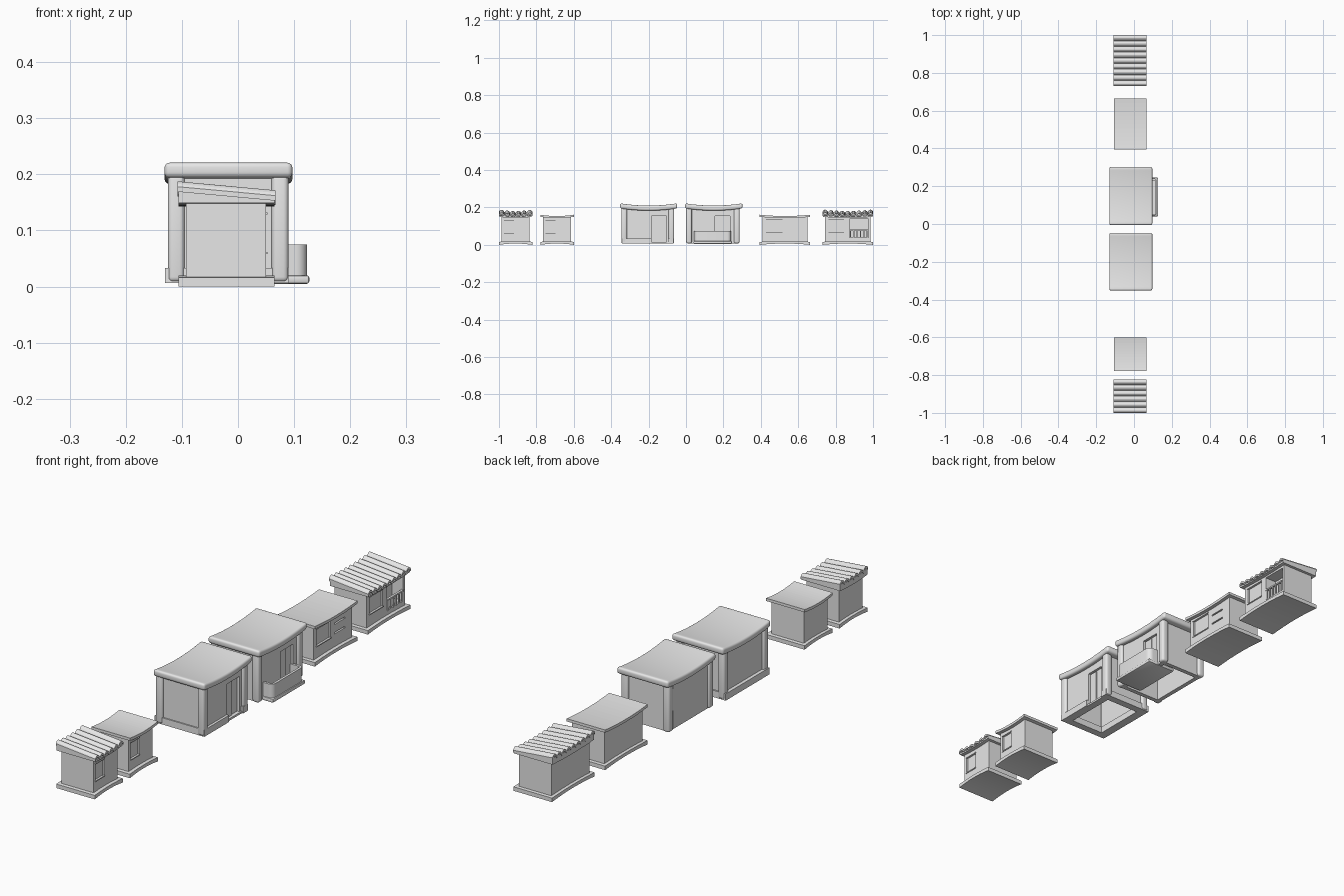
import bpy, bmesh, math

cube = bpy.data.objects.get("Cube")
if cube:
    bpy.data.objects.remove(cube)

grey = bpy.data.materials.new("plaster_grey")
grey.use_nodes = True
grey.diffuse_color = (0.8, 0.8, 0.8, 1)
grey.node_tree.nodes["Principled BSDF"].inputs["Base Color"].default_value = (0.8, 0.8, 0.8, 1)


def finish(name, bm):
    bmesh.ops.recalc_face_normals(bm, faces=bm.faces)
    mesh = bpy.data.meshes.new(name)
    bm.to_mesh(mesh)
    bm.free()
    mesh.materials.append(grey)
    ob = bpy.data.objects.new(name, mesh)
    bpy.context.collection.objects.link(ob)
    return ob


def slab(name, x, y, low, high, n=12):
    """Slab along y; low(s, t) and high(s, t) give z at side s (0 back, 1 front)."""
    bm = bmesh.new()
    rings = []
    for i in range(n + 1):
        t = i / n
        yy = y[0] + (y[1] - y[0]) * t
        rings.append([bm.verts.new((x[s], yy, f(s, t)))
                      for s, f in ((0, low), (1, low), (1, high), (0, high))])
    for a, b in zip(rings, rings[1:]):
        for k in range(4):
            bm.faces.new((a[k], a[(k + 1) % 4], b[(k + 1) % 4], b[k]))
    bm.faces.new(rings[0])
    bm.faces.new(rings[-1])
    return finish(name, bm)


def arc(z, bow=0.0):
    return lambda s, t: z + bow * (1 - (2 * t - 1) ** 2)


def box(name, x, y, z):
    return slab(name, x, y, arc(z[0]), arc(z[1]), 1)


def select(ob):
    bpy.ops.object.select_all(action='DESELECT')
    ob.select_set(True)
    bpy.context.view_layer.objects.active = ob


def cut(ob, x, y, z):
    tool = box("cutter", x, y, z)
    mod = ob.modifiers.new("cut", 'BOOLEAN')
    mod.operation, mod.object, mod.solver = 'DIFFERENCE', tool, 'EXACT'
    select(ob)
    bpy.ops.object.modifier_apply(modifier=mod.name)
    bpy.data.objects.remove(tool)


def rounded(ob, width, segments=4):
    mod = ob.modifiers.new("round", 'BEVEL')
    mod.width, mod.segments, mod.limit_method = width, segments, 'ANGLE'
    mod.angle_limit = math.radians(40)
    select(ob)
    bpy.ops.object.modifier_apply(modifier=mod.name)
    bpy.ops.object.shade_smooth_by_angle(angle=math.radians(35))
    return ob


FRONT = 0.05     # front wall plane of the small huts


def window(name, wall, y, z):
    cut(wall, (FRONT - 0.008, 0.2), y, z)
    # raised sill and lintel
    for part, zz in (("sill", z[0]), ("lintel", z[1])):
        box(f"{name}_window_{part}", (FRONT - 0.004, FRONT + 0.003),
            (y[0] - 0.003, y[1] + 0.003), (zz - 0.002, zz + 0.002))


def hut(name, y0, y1, corrugated):
    """Small hut with arched base, sagging roof and a window."""
    x = (-0.106, 0.065)
    slab(name + "_base", x, (y0, y1), arc(0, 0.007), arc(0.016, 0.004))
    wall = slab(name + "_wall", (-0.093, FRONT), (y0 + 0.014, y1 - 0.014),
                arc(0.01, 0.004), arc(0.153, -0.006))
    if corrugated:
        # wedge under a sheet that slopes down towards the front
        slab(name + "_roof_wedge", x, (y0 + 0.003, y1 - 0.003), arc(0.149, -0.004),
             lambda s, t: arc(0.176 - 0.018 * s, -0.008)(s, t))
        waves = round((y1 - y0) / 0.03)

        def sheet(lift):
            def z(s, t):
                ridge = 0.012 * abs(math.sin(math.pi * waves * t)) ** 0.8
                return arc(0.169 - 0.016 * s + lift + ridge, -0.008)(s, t)
            return z
        slab(name + "_corrugated_roof", (x[0] - 0.002, x[1] + 0.002), (y0, y1),
             sheet(0), sheet(0.009), waves * 8)
    else:
        slab(name + "_roof", x, (y0, y1), arc(0.15, -0.007), arc(0.161, -0.007))
    return wall


# Narrow huts
for name, y0, y1, tin in (("tin_hut", -1.0, -0.822, True), ("flat_hut", -0.778, -0.6, False)):
    wall = hut(name, y0, y1, tin)
    window(name, wall, (y0 + 0.027, y0 + 0.08), (0.06, 0.13))

# Wide flat hut with a window and two slits
wall = hut("wide_flat_hut", 0.394, 0.664, False)
window("wide_flat_hut", wall, (0.427, 0.515), (0.065, 0.136))
for i, z in enumerate((0.074, 0.112)):
    cut(wall, (FRONT - 0.008, 0.2), (0.54, 0.605), (z - 0.003, z + 0.003))

# Wide corrugated hut with a window and a railed opening
wall = hut("wide_tin_hut", 0.73, 1.0, True)
window("wide_tin_hut", wall, (0.763, 0.845), (0.065, 0.136))
cut(wall, (FRONT - 0.05, 0.2), (0.873, 0.975), (0.038, 0.138))
box("stall_rail", (FRONT - 0.006, FRONT + 0.003), (0.873, 0.975), (0.077, 0.083))
for i in range(6):
    y = 0.879 + i * 0.018
    box(f"stall_picket_{i}", (FRONT - 0.004, FRONT + 0.001), (y - 0.003, y + 0.003), (0.036, 0.08))


def house(name, y0, y1, door):
    """Large open-bottomed house with corner columns and a soft roof."""
    wall = slab(name + "_wall", (-0.116, 0.08), (y0 + 0.015, y1 - 0.025),
                arc(0.008), arc(0.205, -0.012))
    cut(wall, (-0.098, 0.062), (y0 + 0.033, y1 - 0.043), (-0.1, 0.18))
    cut(wall, (0.07, 0.2), door, (0.012, 0.155))
    middle = sum(door) / 2
    box(name + "_door_leaf", (0.068, 0.074), (door[0] + 0.004, middle), (0.014, 0.151))
    for sx, cx in (("back", -0.11), ("front", 0.075)):
        for sy, cy in (("right", y0 + 0.021), ("left", y1 - 0.031)):
            rounded(box(f"{name}_{sx}_{sy}_column", (cx - 0.015, cx + 0.015),
                        (cy - 0.015, cy + 0.015), (0.008, 0.2)), 0.009)
    rounded(slab(name + "_roof", (-0.131, 0.097), (y0, y1),
                 arc(0.195, -0.012), arc(0.222, -0.012), 16), 0.009)


house("shop", -0.352, -0.047, (-0.185, -0.105))
house("balcony_house", -0.005, 0.302, (0.155, 0.235))

# Shop plinth, open in the middle and at the door
plinth_y = (-0.342, -0.066)
box("shop_plinth_back", (-0.13, -0.094), plinth_y, (0.006, 0.033))
box("shop_plinth_right", (-0.13, 0.09), (plinth_y[0], -0.312), (0.006, 0.033))
box("shop_plinth_left", (-0.13, 0.09), (-0.096, plinth_y[1]), (0.006, 0.033))
box("shop_plinth_front", (0.055, 0.09), (-0.312, -0.185), (0.006, 0.033))
box("shop_door_step", (0.055, 0.085), (-0.185, -0.096), (0.006, 0.014))

# Balcony floor and rounded parapet
rounded(box("balcony_floor", (0.0, 0.127), (0.04, 0.245), (0.005, 0.02)), 0.004, 2)
parapet = box("balcony_parapet", (0.06, 0.123), (0.044, 0.241), (0.018, 0.075))
bm = bmesh.new()
bm.from_mesh(parapet.data)
outer = [e for e in bm.edges if all(v.co.x > 0.1 for v in e.verts)
         and abs(e.verts[0].co.z - e.verts[1].co.z) > 0.01]
bmesh.ops.bevel(bm, geom=outer, offset=0.02, segments=6, affect='EDGES', profile=0.5)
bm.to_mesh(parapet.data)
bm.free()
cut(parapet, (0.0, 0.113), (0.054, 0.231), (0.021, 0.2))
select(parapet)
bpy.ops.object.shade_smooth_by_angle(angle=math.radians(35))
